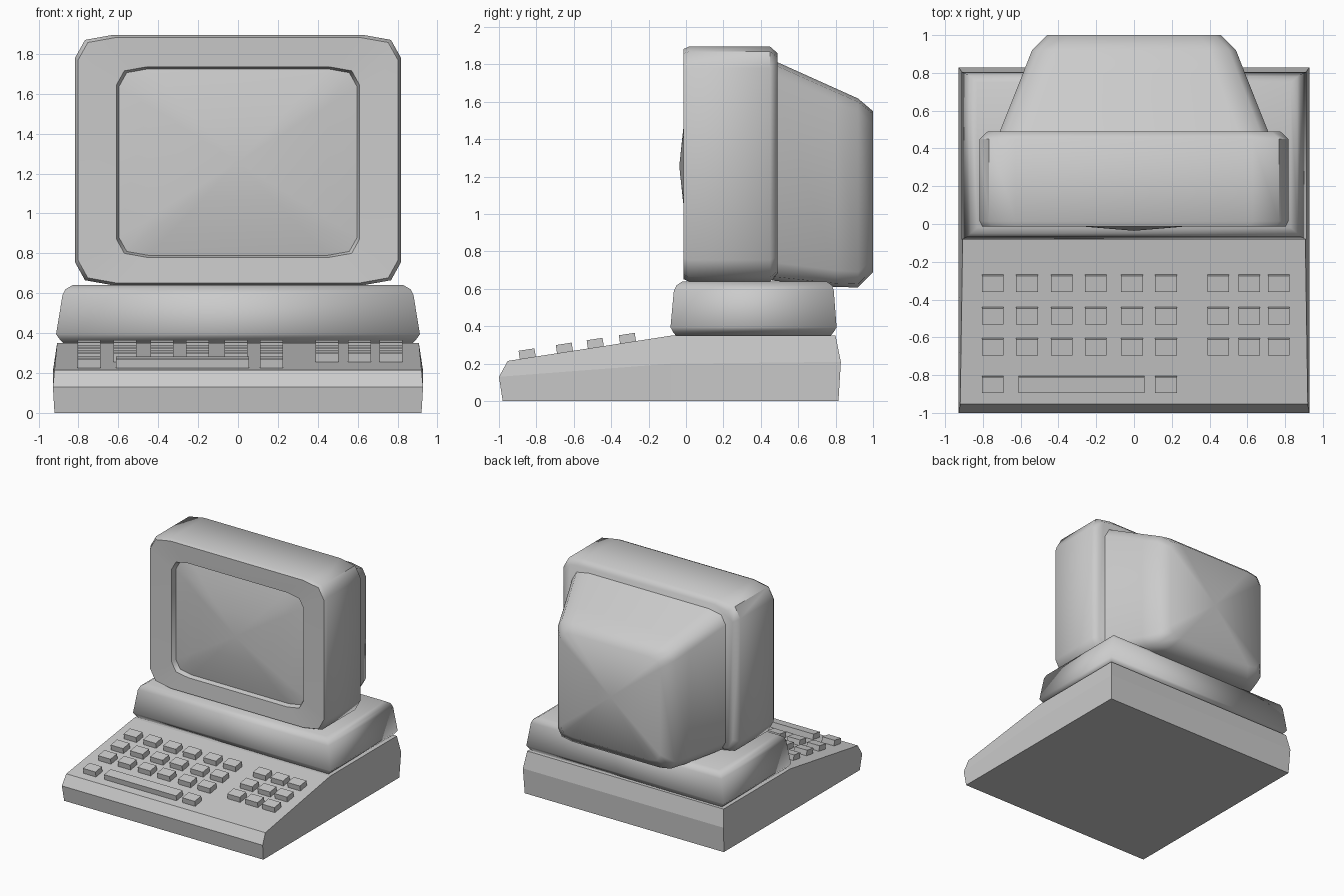
import bpy, bmesh, math
from mathutils import Matrix, Vector

if "Cube" in bpy.data.objects:
    bpy.data.objects.remove(bpy.data.objects["Cube"])


def loft(name, rings, caps=("ngon", "ngon"), extra=(), smooth=None):
    """Skin a list of equal-length point rings; caps are ngon, fan point or None."""
    bm = bmesh.new()
    loops = [[bm.verts.new(p) for p in ring] for ring in rings]
    n = len(rings[0])
    for a, b in zip(loops, loops[1:]):
        for i in range(n):
            j = (i + 1) % n
            bm.faces.new((a[i], a[j], b[j], b[i]))
    for cap, loop in zip(caps, (loops[0], loops[-1])):
        if cap == "ngon":
            bm.faces.new(loop)
        elif cap is not None:
            centre = bm.verts.new(cap)
            for i in range(n):
                bm.faces.new((loop[i], loop[(i + 1) % n], centre))
    for idx in extra:
        bm.faces.new([loops[-1][i] for i in idx])
    bmesh.ops.recalc_face_normals(bm, faces=bm.faces)
    return finish(name, bm, smooth)


def finish(name, bm, smooth=None):
    mesh = bpy.data.meshes.new(name)
    bm.to_mesh(mesh)
    bm.free()
    ob = bpy.data.objects.new(name, mesh)
    bpy.context.collection.objects.link(ob)
    if smooth:
        bpy.ops.object.select_all(action="DESELECT")
        ob.select_set(True)
        bpy.context.view_layer.objects.active = ob
        bpy.ops.object.shade_smooth_by_angle(angle=math.radians(smooth))
    return ob


def frame(y, hw, z0, z1, k=1.0):
    """Twelve-sided rounded rectangle facing along y."""
    corner = [(0.19 * k, 0), (0.05 * k, 0.025 * k), (0, 0.115 * k)]
    pts = []
    for sx, top in ((1, 1), (1, 0), (-1, 0), (-1, 1)):
        c = corner if sx * (1 if top else -1) > 0 else corner[::-1]
        for dx, dz in c:
            pts.append((sx * (hw - dx), y, z1 - dz if top else z0 + dz))
    return pts


def rect(hw, y0, y1, z):
    return [(-hw, y0, z), (hw, y0, z), (hw, y1, z), (-hw, y1, z)]


# Keyboard base with sloped deck
def base_ring(hw, front, mid, back, hw_back):
    return [(-hw, *front), (hw, *front), (hw_back, *mid),
            (hw_back, *back), (-hw_back, *back), (-hw_back, *mid)]


loft("keyboard_base", [
    base_ring(0.92, (-0.98, 0), (-0.08, 0), (0.815, 0), 0.92),
    base_ring(0.928, (-1.0, 0.13), (-0.08, 0.2), (0.828, 0.21), 0.928),
    base_ring(0.92, (-0.953, 0.215), (-0.08, 0.35), (0.80, 0.35), 0.907),
], caps=("ngon", None), extra=((0, 1, 2, 5), (5, 2, 3, 4)))

# Pedestal under the monitor, with a narrow shadow gap below it
loft("pedestal", [
    rect(0.87, -0.05, 0.77, 0.345),
    rect(0.895, -0.07, 0.79, 0.37),
    rect(0.912, -0.083, 0.805, 0.395),
    rect(0.88, -0.065, 0.79, 0.59),
    rect(0.865, -0.05, 0.78, 0.62),
    rect(0.83, -0.02, 0.75, 0.64),
], smooth=95)

# Monitor housing: back, sides, bezel and screen recess
loft("monitor_housing", [
    frame(0.49, 0.775, 0.67, 1.86, 0.9),
    frame(0.45, 0.817, 0.64, 1.895),
    frame(0.015, 0.817, 0.64, 1.895),
    frame(-0.014, 0.803, 0.652, 1.882),
    frame(-0.006, 0.61, 0.78, 1.735, 0.8),
    frame(0.035, 0.597, 0.79, 1.725, 0.79),
], caps=("ngon", None), smooth=50)

# Bulging screen
zc = 1.257


def screen_ring(y, s):
    return frame(y, 0.6 * s, zc - 0.47 * s, zc + 0.47 * s, 0.79 * s)


loft("screen", [screen_ring(0.034, 1), screen_ring(0.006, 0.75), screen_ring(-0.016, 0.4)],
     caps=(None, (0, -0.036, zc)), smooth=60)

# Tapered tube casing behind the monitor
loft("rear_casing", [
    frame(0.46, 0.722, 0.645, 1.825, 0.85),
    frame(0.80, 0.587, 0.61, 1.672, 0.78),
    frame(0.92, 0.54, 0.608, 1.618, 0.72),
    frame(1.0, 0.46, 0.69, 1.55, 0.6),
], caps=("ngon", (0, 1.0, 1.12)), smooth=80)

# Keys lying on the sloped deck
slope = math.atan2(0.135, 0.873)
keys = bmesh.new()


def key(x, y, width):
    z = 0.215 + (y + 0.953) * math.tan(slope)
    m = (Matrix.Translation((x, y, z)) @ Matrix.Rotation(slope, 4, "X")
         @ Matrix.Translation((0, 0, 0.017)) @ Matrix.Diagonal((width, 0.086, 0.055, 1)))
    bmesh.ops.create_cube(keys, size=1, matrix=m)


columns = (-0.748, -0.567, -0.382, -0.203, -0.011, 0.169, 0.446, 0.61, 0.766)
for y in (-0.31, -0.482, -0.647):
    for x in columns:
        key(x, y, 0.115)
for x, w in ((-0.748, 0.115), (-0.278, 0.665), (0.169, 0.115)):
    key(x, -0.846, w)
finish("keys", keys)
